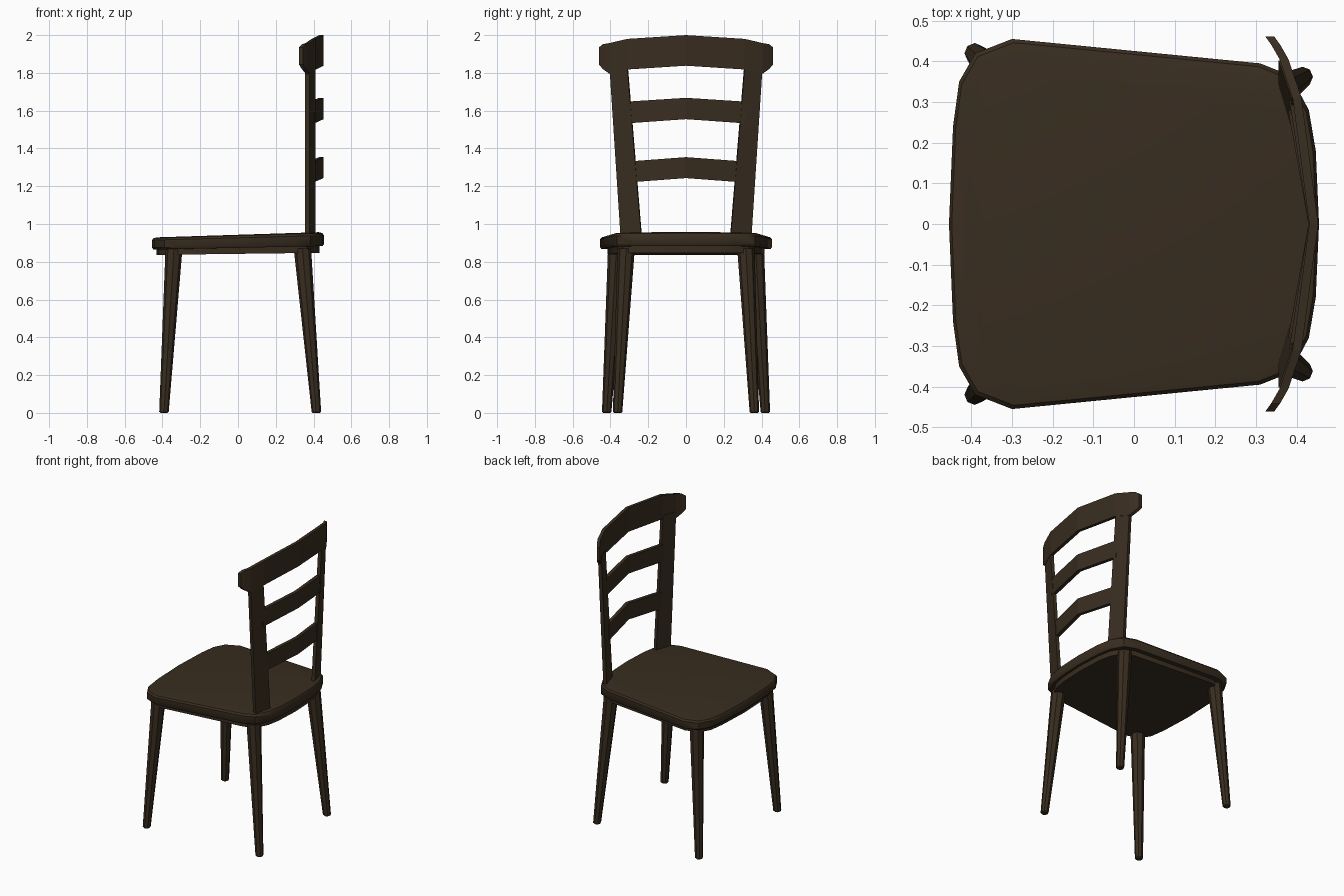
import bpy, bmesh
from mathutils import Vector

if "Cube" in bpy.data.objects:
    bpy.data.objects.remove(bpy.data.objects["Cube"])

wood = bpy.data.materials.new("dark_wood")
wood.diffuse_color = (0.04, 0.026, 0.014, 1)
wood.use_nodes = True
wood.node_tree.nodes["Principled BSDF"].inputs["Base Color"].default_value = wood.diffuse_color


def finish(name, bm, smooth=False):
    bmesh.ops.recalc_face_normals(bm, faces=bm.faces)
    me = bpy.data.meshes.new(name)
    bm.to_mesh(me)
    bm.free()
    me.materials.append(wood)
    ob = bpy.data.objects.new(name, me)
    bpy.context.collection.objects.link(ob)
    if smooth:
        bpy.ops.object.select_all(action='DESELECT')
        ob.select_set(True)
        bpy.context.view_layer.objects.active = ob
        bpy.ops.object.shade_smooth_by_angle(angle=0.6)
    return ob


def loft(name, rings, smooth=False):
    """Skin a list of equal-length point rings and cap both ends."""
    bm = bmesh.new()
    loops = [[bm.verts.new(p) for p in r] for r in rings]
    n = len(loops[0])
    for a, b in zip(loops, loops[1:]):
        for i in range(n):
            j = (i + 1) % n
            bm.faces.new((a[i], a[j], b[j], b[i]))
    bm.faces.new(loops[0])
    bm.faces.new(loops[-1])
    return finish(name, bm, smooth)


# Seat: one outline, stepped underneath and rounded on top, rising to the back
half = [(-0.445, 0.24), (-0.43, 0.35), (-0.39, 0.42), (-0.30, 0.455),
        (0.31, 0.395), (0.385, 0.365), (0.43, 0.28), (0.447, 0.18), (0.455, 0)]
outline = [(-0.455, 0)] + half + [(x, -y) for x, y in reversed(half[:-1])]


def seat_ring(sx, sy, z, tilt):
    return [(x * sx, y * sy, z + tilt * x) for x, y in outline]


loft("seat", [seat_ring(0.95, 0.915, 0.842, 0.012),
              seat_ring(0.95, 0.915, 0.874, 0.02),
              seat_ring(0.985, 0.985, 0.874, 0.02),
              seat_ring(1, 1, 0.884, 0.022),
              seat_ring(1, 1, 0.927, 0.027),
              seat_ring(0.985, 0.98, 0.938, 0.029),
              seat_ring(0.94, 0.93, 0.943, 0.03)], True)


# Legs: tapered, splayed octagonal posts with a small chamfered foot
def leg(name, foot, top, r0, r1):
    bm = bmesh.new()
    bmesh.ops.create_cone(bm, cap_ends=True, segments=8, radius1=1, radius2=1, depth=1)
    foot, top = Vector((*foot, 0)), Vector((*top, 0.87))
    for v in bm.verts:
        c, r = (foot, r0) if v.co.z < 0 else (top, r1)
        v.co = (c.x + v.co.x * r, c.y + v.co.y * r, c.z)
    rim = [e for e in bm.edges if all(abs(v.co.z) < 1e-4 for v in e.verts)]
    bmesh.ops.bevel(bm, geom=rim, offset=0.006, segments=1, affect='EDGES')
    finish(name, bm, True)


for s, side in ((1, "left"), (-1, "right")):
    leg("front_leg_" + side, (-0.392, s * 0.42), (-0.339, s * 0.368), 0.025, 0.045)
    leg("back_leg_" + side, (0.415, s * 0.362), (0.341, s * 0.317), 0.025, 0.046)

    # Back posts: thin angled boards leaning outward
    def post_ring(yo, yi, z):
        return [(0.355, s * yo, z), (0.388, s * yi, z), (0.41, s * (yi + 0.004), z),
                (0.378, s * (yo + 0.004), z)]
    loft("back_post_" + side, [post_ring(0.342, 0.232, 0.92),
                               post_ring(0.402, 0.308, 1.84)])


# Rails: stations of (y, back x, low z, high z), mirrored across the middle
def rail(name, stations, t=0.024):
    full = [(-y, x, a, b) for y, x, a, b in reversed(stations[1:])] + stations
    loft(name, [[(x, y, a), (x, y, b), (x - t, y, b), (x - t, y, a)]
                for y, x, a, b in full])


rail("top_rail", [(0, 0.453, 1.838, 2.0), (0.31, 0.412, 1.818, 1.98),
                  (0.405, 0.38, 1.795, 1.958), (0.44, 0.36, 1.82, 1.952),
                  (0.461, 0.345, 1.845, 1.935)], 0.022)
rail("upper_slat", [(0, 0.453, 1.555, 1.668), (0.31, 0.405, 1.533, 1.648)])
rail("lower_slat", [(0, 0.453, 1.243, 1.354), (0.28, 0.403, 1.222, 1.333)])
